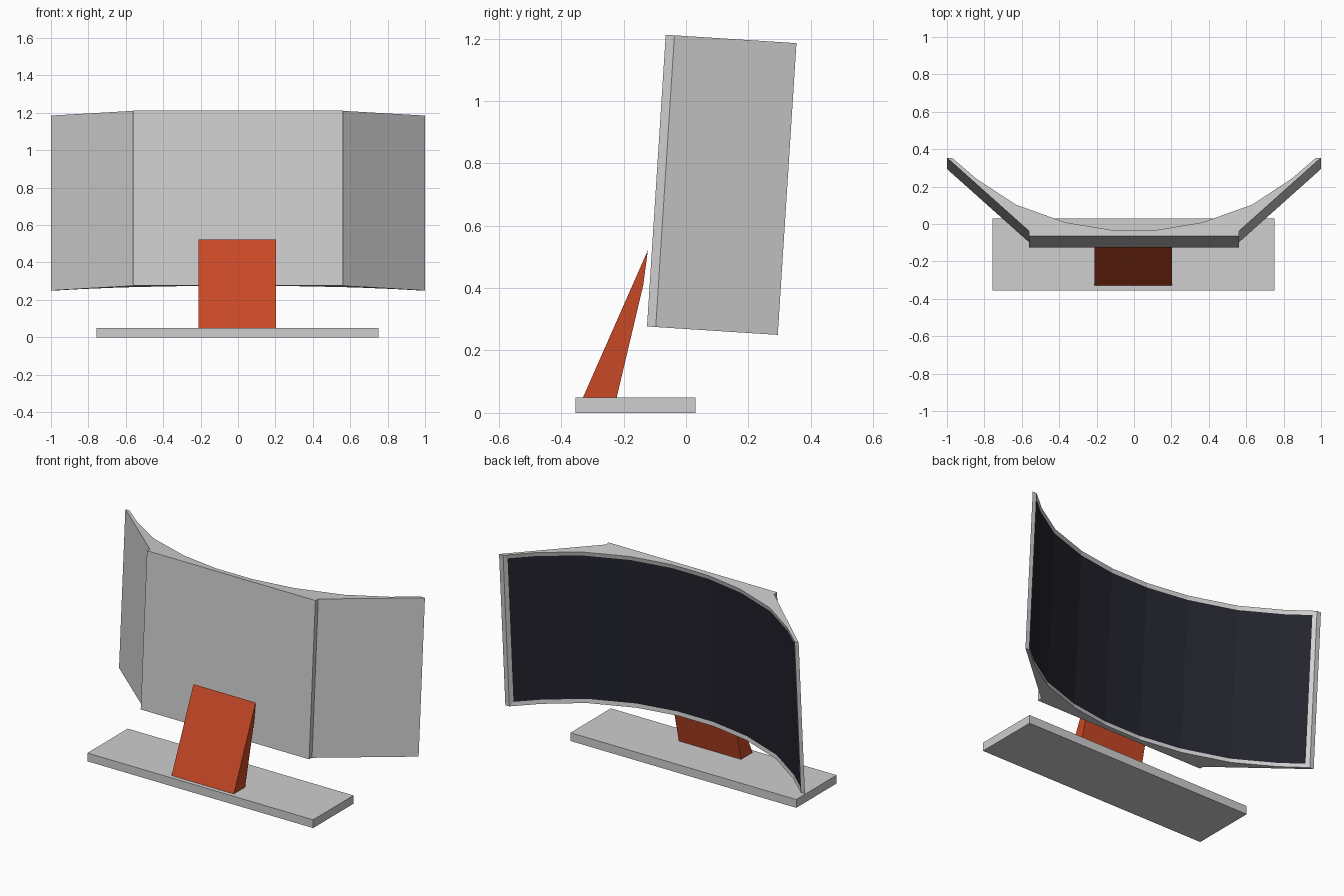
import bpy, bmesh, math
from mathutils import Vector, Matrix

if "Cube" in bpy.data.objects:
    bpy.data.objects.remove(bpy.data.objects["Cube"])


def material(name, rgb):
    m = bpy.data.materials.new(name)
    m.diffuse_color = (*rgb, 1)
    m.use_nodes = True
    m.node_tree.nodes["Principled BSDF"].inputs["Base Color"].default_value = m.diffuse_color
    return m


GREY = material("light grey", (0.62, 0.62, 0.62))
ORANGE = material("burnt orange", (0.58, 0.065, 0.019))
DARK = material("screen black", (0.017, 0.017, 0.027))


def prism(bm, profile, axis):
    """Extrude a closed 3D profile along axis; returns the side faces in profile order."""
    a = [bm.verts.new(p) for p in profile]
    b = [bm.verts.new(Vector(p) + Vector(axis)) for p in profile]
    n = len(a)
    bm.faces.new(a)
    bm.faces.new(b[::-1])
    sides = [bm.faces.new((a[i], b[i], b[(i + 1) % n], a[(i + 1) % n])) for i in range(n)]
    bmesh.ops.recalc_face_normals(bm, faces=bm.faces)
    return sides


def finish(name, bm, *mats):
    me = bpy.data.meshes.new(name)
    bm.to_mesh(me)
    bm.free()
    for m in mats:
        me.materials.append(m)
    ob = bpy.data.objects.new(name, me)
    bpy.context.collection.objects.link(ob)
    return ob


# Base plate
bm = bmesh.new()
prism(bm, [(-0.757, -0.355, 0), (0.75, -0.355, 0), (0.75, 0.03, 0), (-0.757, 0.03, 0)], (0, 0, 0.05))
finish("base_plate", bm, GREY)

# Wedge-shaped stand leaning towards the display
bm = bmesh.new()
side = [(-0.33, 0.05), (-0.222, 0.05), (-0.137, 0.41), (-0.122, 0.522)]
prism(bm, [(-0.212, y, z) for y, z in side], (0.415, 0, 0))
finish("stand", bm, ORANGE)

# Curved display: plan profile (x, depth), back panel step, wings and concave front
bm = bmesh.new()
arc = [(0.973, 0.42), (0.842, 0.307), (0.632, 0.169), (0.368, 0.074), (0.12, 0.033)]
half = [(0.562, 0.0), (0.562, 0.028), (1.0, 0.42)] + arc
plan = half + [(-x, d) for x, d in reversed(half)]
sides = prism(bm, [(x, d, 0) for x, d in plan], (0, 0, 0.937))

# Screen: front strips inset, slightly recessed and coloured dark
front = sides[3:3 + 2 * len(arc) - 1]
bmesh.ops.inset_region(bm, faces=front, thickness=0.024, depth=-0.004, use_even_offset=True)
for f in front:
    f.material_index = 1

# Tilt the display back and lift it into place
bm.transform(Matrix.Translation((0, -0.125, 0.277)) @ Matrix.Rotation(math.radians(-3.67), 4, 'X'))
finish("curved_display", bm, GREY, DARK)
